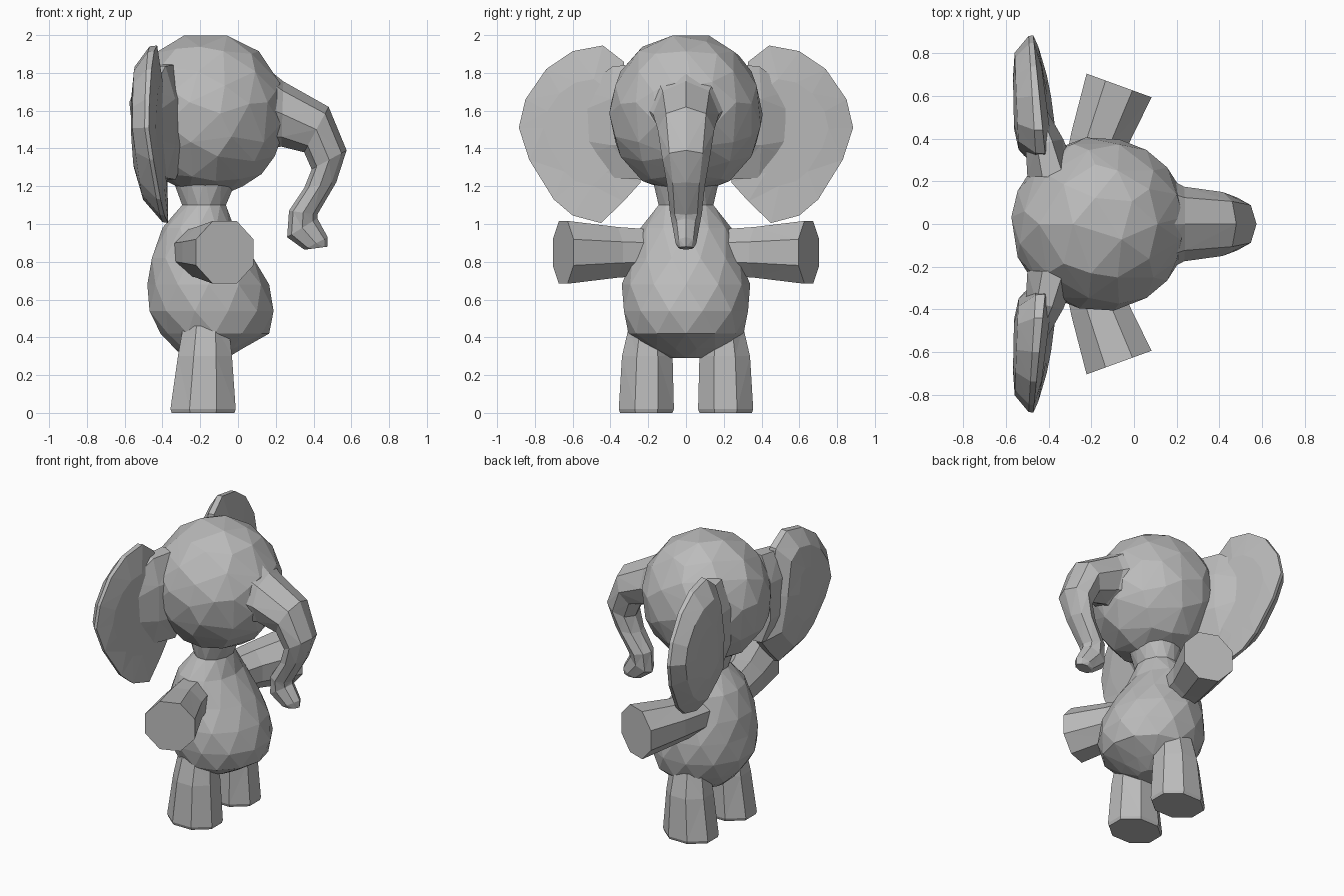
import bpy, bmesh, math
from mathutils import Vector

default_cube = bpy.data.objects.get("Cube")
if default_cube:
    bpy.data.objects.remove(default_cube)

grey = bpy.data.materials.new("plain_grey")
grey.use_nodes = True
grey.diffuse_color = (0.5, 0.5, 0.5, 1)
grey.node_tree.nodes["Principled BSDF"].inputs["Base Color"].default_value = grey.diffuse_color


def finish(name, bm):
    """Turn a bmesh into a flat-shaded grey object."""
    bmesh.ops.recalc_face_normals(bm, faces=bm.faces)
    sides = [f for f in bm.faces if len(f.verts) == 4]
    bmesh.ops.triangulate(bm, faces=sides, quad_method="SHORT_EDGE")
    mesh = bpy.data.meshes.new(name)
    bm.to_mesh(mesh)
    bm.free()
    mesh.materials.append(grey)
    obj = bpy.data.objects.new(name, mesh)
    bpy.context.collection.objects.link(obj)
    return obj


def skin(name, loops):
    """Join matching closed loops of points and cap both ends."""
    bm = bmesh.new()
    rings = [[bm.verts.new(p) for p in loop] for loop in loops]
    n = len(rings[0])
    for a, b in zip(rings, rings[1:]):
        for i in range(n):
            j = (i + 1) % n
            bm.faces.new((a[i], a[j], b[j], b[i]))
    bm.faces.new(rings[0])
    bm.faces.new(rings[-1])
    return finish(name, bm)


def ring(centre, u, v, n, phase=0.5):
    c, u, v = Vector(centre), Vector(u), Vector(v)
    angles = [(i + phase) * math.tau / n for i in range(n)]
    return [c + u * math.cos(t) + v * math.sin(t) for t in angles]


# Head: faceted ball, slightly flattened at crown and chin
bm = bmesh.new()
bmesh.ops.create_icosphere(bm, subdivisions=3, radius=1)
for v in bm.verts:
    z = 1.583 + v.co.z * 0.428
    v.co = (-0.16 + v.co.x * 0.416, v.co.y * 0.406, min(2, max(1.165, z)))
head = finish("head", bm)
facets = head.modifiers.new("facets", "DECIMATE")
facets.ratio = 0.5

# Body and neck: z, back x, front x, half width
body = [(0.29, -0.28, -0.06, 0.1), (0.34, -0.34, 0.03, 0.22),
        (0.42, -0.41, 0.165, 0.305), (0.54, -0.48, 0.2, 0.34),
        (0.68, -0.48, 0.165, 0.34), (0.82, -0.465, 0.09, 0.295),
        (0.98, -0.4, -0.02, 0.24), (1.1, -0.3, -0.06, 0.15),
        (1.25, -0.35, 0, 0.18)]
skin("body", [ring(((b + f) / 2, 0, z), ((f - b) / 2, 0, 0), (0, w, 0), 12, 0.5 * (k % 2))
              for k, (z, b, f, w) in enumerate(body)])

# Trunk: outer point, inner point (x, z), half width
trunk = [((0.0, 1.95), (0.06, 1.38), 0.28), ((0.24, 1.755), (0.23, 1.41), 0.175),
         ((0.48, 1.62), (0.35, 1.38), 0.15), ((0.575, 1.39), (0.39, 1.29), 0.125),
         ((0.52, 1.22), (0.35, 1.19), 0.1), ((0.42, 1.05), (0.27, 1.07), 0.085),
         ((0.42, 1.03), (0.26, 0.93), 0.07), ((0.475, 0.93), (0.35, 0.865), 0.055),
         ((0.475, 0.88), (0.36, 0.865), 0.04)]
loops = []
for (ox, oz), (ix, iz), w in trunk:
    loops.append(ring(((ox + ix) / 2, 0, (oz + iz) / 2),
                      ((ox - ix) / 2, 0, (oz - iz) / 2), (0, w, 0), 8, 0))
skin("trunk", loops)

# Ear outline (y, z), starting at the top next to the head
outline = [(0.33, 1.86), (0.44, 1.945), (0.6, 1.915), (0.74, 1.82),
           (0.85, 1.66), (0.885, 1.51), (0.83, 1.34), (0.7, 1.13),
           (0.6, 1.045), (0.45, 1.005), (0.33, 1.12), (0.24, 1.22), (0.28, 1.55)]


def ear_loop(size, x, lean, turn, side):
    """Shrunk outline, leaning forward at the bottom and next to the head."""
    points = []
    for y, z in outline:
        y, z = 0.56 + (y - 0.56) * size, 1.5 + (z - 1.5) * size
        bend = lean * max(0, 1.5 - z) / 0.5 + turn * (0.56 - y)
        points.append((x + bend, side * y, z))
    return points


for label, s in (("left", 1), ("right", -1)):
    skin(label + "_ear", [ear_loop(0.4, -0.565, 0.03, 0.02, s), ear_loop(0.75, -0.55, 0.06, 0.04, s),
                          ear_loop(0.99, -0.475, 0.07, 0.06, s), ear_loop(1, -0.44, 0.06, 0.1, s),
                          ear_loop(0.6, -0.41, 0.02, 0.13, s)])
    # Tall thick web blending the ear into the head, front and back
    skin(label + "_ear_root", [
        ring((-0.38, s * 0.22, 1.54), (0.13, 0, 0), (0, 0, 0.33), 8),
        ring((-0.42, s * 0.38, 1.54), (0.095, s * 0.02, 0), (0, 0, 0.32), 8),
        ring((-0.47, s * 0.55, 1.52), (0.05, s * 0.01, 0), (0, 0, 0.2), 8)])
    # Arm reaching sideways and a little forward
    skin(label + "_arm", [
        ring((-0.22, s * 0.18, 0.85), (0.125, -s * 0.04, 0), (0, 0, 0.13), 8),
        ring((-0.17, s * 0.38, 0.85), (0.135, -s * 0.05, 0), (0, 0, 0.145), 8),
        ring((-0.07, s * 0.65, 0.85), (0.165, -s * 0.06, 0), (0, 0, 0.18), 8)])
    # Leg widening towards a flat foot
    skin(label + "_leg", [
        ring((-0.17, s * 0.2, 0.46), (0.13, 0, 0), (0, 0.11, 0), 8),
        ring((-0.175, s * 0.205, 0.3), (0.155, 0, 0), (0, 0.145, 0), 8),
        ring((-0.185, s * 0.21, 0.02), (0.187, 0, 0), (0, 0.158, 0), 8),
        ring((-0.185, s * 0.21, 0), (0.18, 0, 0), (0, 0.15, 0), 8)])
